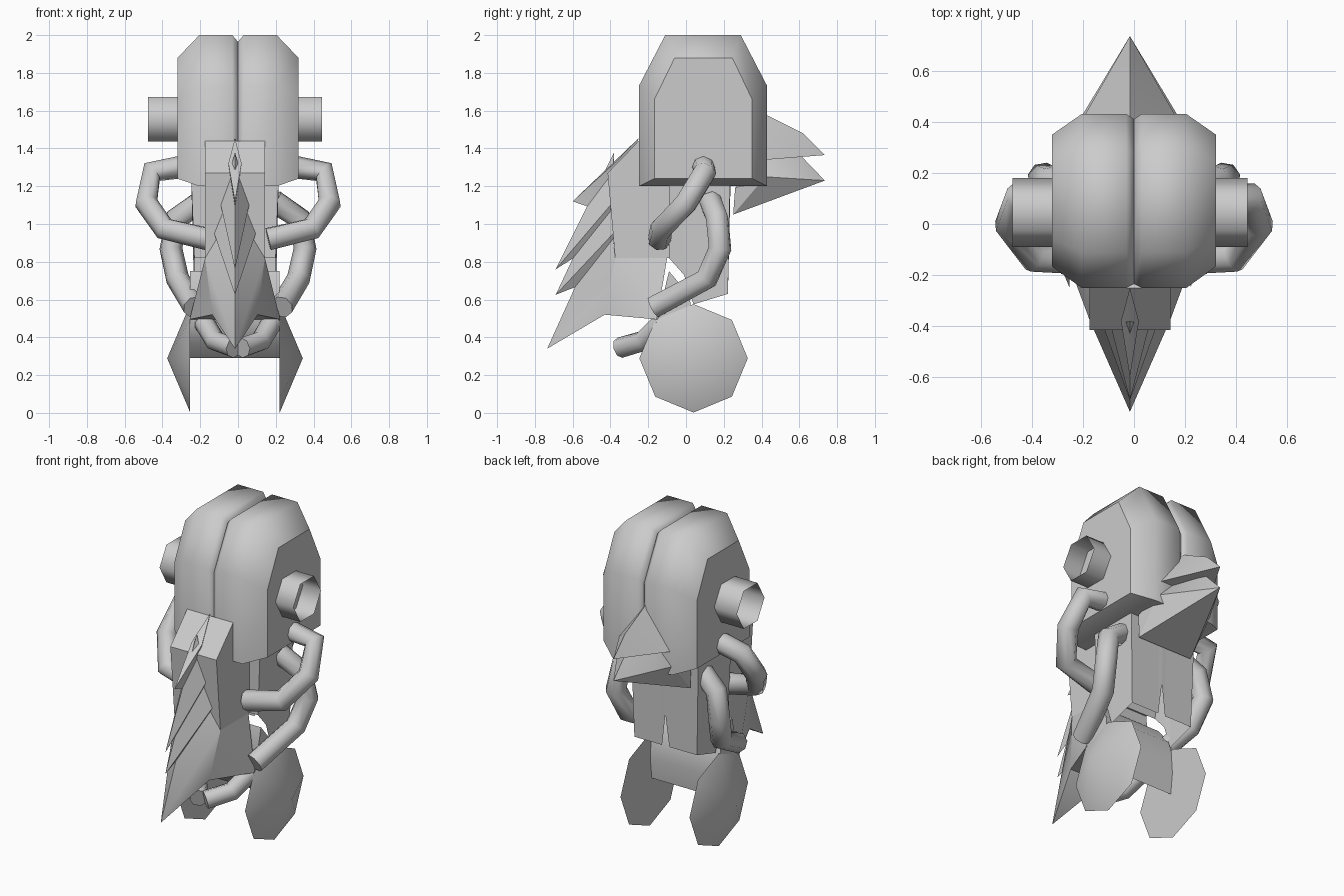
import bpy, bmesh, math
from mathutils import Matrix

if "Cube" in bpy.data.objects:
    bpy.data.objects.remove(bpy.data.objects["Cube"])

CX = -0.016  # centre line of mask, torso, ears and wheels


def finish(name, bm, smooth=None):
    bmesh.ops.recalc_face_normals(bm, faces=bm.faces)
    me = bpy.data.meshes.new(name)
    bm.to_mesh(me)
    bm.free()
    ob = bpy.data.objects.new(name, me)
    bpy.context.collection.objects.link(ob)
    if smooth:
        bpy.ops.object.select_all(action='DESELECT')
        ob.select_set(True)
        bpy.context.view_layer.objects.active = ob
        bpy.ops.object.shade_smooth_by_angle(angle=math.radians(smooth))
    return ob


def loft(name, rings, smooth=None, caps=True):
    """Skin matching rings of points, optionally capping both ends."""
    bm = bmesh.new()
    vs = [[bm.verts.new(p) for p in r] for r in rings]
    n = len(rings[0])
    for a, b in zip(vs, vs[1:]):
        for i in range(n):
            j = (i + 1) % n
            bm.faces.new((a[i], a[j], b[j], b[i]))
    if caps:
        bm.faces.new(vs[0])
        bm.faces.new(vs[-1])
    return finish(name, bm, smooth)


def prism(name, profile, hw, smooth=None):
    """Side (y, z) profile extruded across x."""
    return loft(name, [[(x, y, z) for y, z in profile] for x in (CX - hw, CX + hw)], smooth)


def hull(name, pts, smooth=60):
    """Convex solid; (half width, y, z) points are mirrored about the centre line."""
    bm = bmesh.new()
    for w, y, z in pts:
        for s in ((1, -1) if w else (1,)):
            bm.verts.new((CX + s * w, y, z))
    bmesh.ops.convex_hull(bm, input=bm.verts)
    bmesh.ops.delete(bm, geom=[v for v in bm.verts if not v.link_faces], context='VERTS')
    return finish(name, bm, smooth)


def tube(name, pts, r):
    """Mirrored pair of bent tubes."""
    cu = bpy.data.curves.new(name, 'CURVE')
    cu.dimensions = '3D'
    cu.bevel_depth = r
    cu.bevel_resolution = 2
    cu.use_fill_caps = True
    for s in (1, -1):
        sp = cu.splines.new('POLY')
        sp.points.add(len(pts) - 1)
        for p, (x, y, z) in zip(sp.points, pts):
            p.co = (s * x, y, z, 1)
    tmp = bpy.data.objects.new(name + "_path", cu)
    bpy.context.collection.objects.link(tmp)
    dg = bpy.context.evaluated_depsgraph_get()
    bm = bmesh.new()
    bm.from_mesh(tmp.evaluated_get(dg).to_mesh())
    bpy.data.objects.remove(tmp)
    finish(name, bm, 60)


def cone(name, x, y, z, r1, r2, depth, sides, caps, flip=1, smooth=50):
    """Cylinder or cone along x."""
    bm = bmesh.new()
    m = Matrix.Translation((x, y, z)) @ Matrix.Rotation(flip * math.pi / 2, 4, 'Y')
    bmesh.ops.create_cone(bm, cap_ends=caps, segments=sides, radius1=r1, radius2=r2,
                          depth=depth, matrix=m)
    bmesh.ops.remove_doubles(bm, verts=bm.verts, dist=1e-4)
    return finish(name, bm, smooth)


# Two-lobed head, smooth except around the flat side panels
full = [(-0.25, 1.2), (-0.25, 1.73), (-0.11, 2.0), (0.29, 2.0), (0.43, 1.73), (0.43, 1.2)]
side = [(-0.167, 1.24), (-0.167, 1.66), (-0.06, 1.88), (0.245, 1.88), (0.35, 1.66), (0.35, 1.24)]
groove = [(-0.235, 1.2), (-0.235, 1.71), (-0.1, 1.965), (0.28, 1.965), (0.41, 1.71), (0.41, 1.2)]
for s, label in ((1, "right"), (-1, "left")):
    lobe = loft("head_lobe_" + label,
                [[(s * x, y, z) for y, z in prof]
                 for x, prof in ((0, groove), (0.03, full), (0.205, full), (0.32, side))], 70)
    for e in lobe.data.edges:
        if all(abs(lobe.data.vertices[i].co.x) > 0.31 for i in e.vertices):
            e.use_edge_sharp = True

# Open hexagonal ear tube through the head
cone("ear_tube", CX, 0.045, 1.555, 0.135, 0.135, 0.92, 6, False, 1, 65)
bpy.data.objects["ear_tube"].data.transform(
    Matrix.Translation((0, 0.045, 1.555)) @ Matrix.Rotation(math.pi / 2, 4, 'X')
    @ Matrix.Translation((0, -0.045, -1.555))
    if max(v.co.z for v in bpy.data.objects["ear_tube"].data.vertices) > 1.68 else Matrix())

# Front mask block
prism("mask_block", [(-0.25, 1.44), (-0.415, 1.27), (-0.375, 0.82), (-0.09, 0.82), (-0.09, 1.35)], 0.158)

# Spiky beard layers on the mask
hull("nose_spike", [(0, -0.25, 1.455), (0, -0.60, 1.12), (0.035, -0.38, 1.32), (0, -0.40, 1.05)])
hull("beard_spike_upper", [(0, -0.38, 1.38), (0, -0.48, 1.12), (0, -0.69, 0.76),
                           (0.075, -0.40, 1.1), (0, -0.39, 0.95)])
hull("beard_spike_middle", [(0, -0.41, 1.22), (0, -0.69, 0.625), (0.11, -0.385, 0.95), (0, -0.375, 0.75)])
hull("beard_spike_lower", [(0, -0.40, 1.08), (0, -0.735, 0.34), (0.158, -0.375, 0.82), (0.12, -0.43, 0.52)])
hull("beard_skirt", [(0.158, -0.10, 0.82), (0.158, -0.375, 0.82), (0.12, -0.43, 0.52), (0.24, -0.155, 0.495)])

# Hollow torso with a slanted hem and a notch at the back
half = [(0.215, -0.09, 0.82), (0.215, -0.01, 0.73), (0.215, 0.04, 0.575),
        (0.215, 0.222, 0.63), (0.025, 0.222, 0.63)]
hem = ([(CX + x, y, z) for x, y, z in half] + [(CX, 0.225, 0.83)]
       + [(CX - x, y, z) for x, y, z in reversed(half)])
loft("torso", [hem, [(CX + (x - CX) * 1.08, y + (0.012 if y > 0.2 else 0), 1.26) for x, y, z in hem]],
     None, False)

# Pointed tail tuft behind the head
hull("tuft_upper", [(0, 0.40, 1.59), (0, 0.62, 1.48), (0, 0.735, 1.365), (0.18, 0.42, 1.34)], 30)
hull("tuft_lower", [(0, 0.40, 1.45), (0, 0.60, 1.37), (0, 0.735, 1.23), (0.19, 0.42, 1.25),
                    (0.2, 0.26, 1.19), (0.19, 0.25, 1.05)], 30)

# Bent tube limbs
tube("upper_arms", [(0.25, 0.09, 1.31), (0.455, 0.10, 1.275), (0.485, 0.0, 1.11),
                    (0.39, -0.13, 0.975), (0.16, -0.14, 0.92)], 0.062)
tube("lower_arms", [(0.19, 0.13, 1.12), (0.325, 0.165, 1.03), (0.355, 0.18, 0.87),
                    (0.32, 0.11, 0.71), (0.23, -0.17, 0.56)], 0.062)
tube("front_feet", [(0.18, -0.13, 0.48), (0.12, -0.23, 0.38), (0.02, -0.35, 0.345)], 0.055)

# Seat between the conical wheels
prism("axle_block", [(-0.15, 0.5), (-0.07, 0.37), (0.02, 0.29), (0.035, 0.42),
                     (0.02, 0.62), (-0.09, 0.75)], 0.237, 50)
for s, label in ((1, "right"), (-1, "left")):
    cone("wheel_" + label, CX + s * 0.298, 0.04, 0.289, 0.287, 0, 0.122, 8, True, s, 30)
